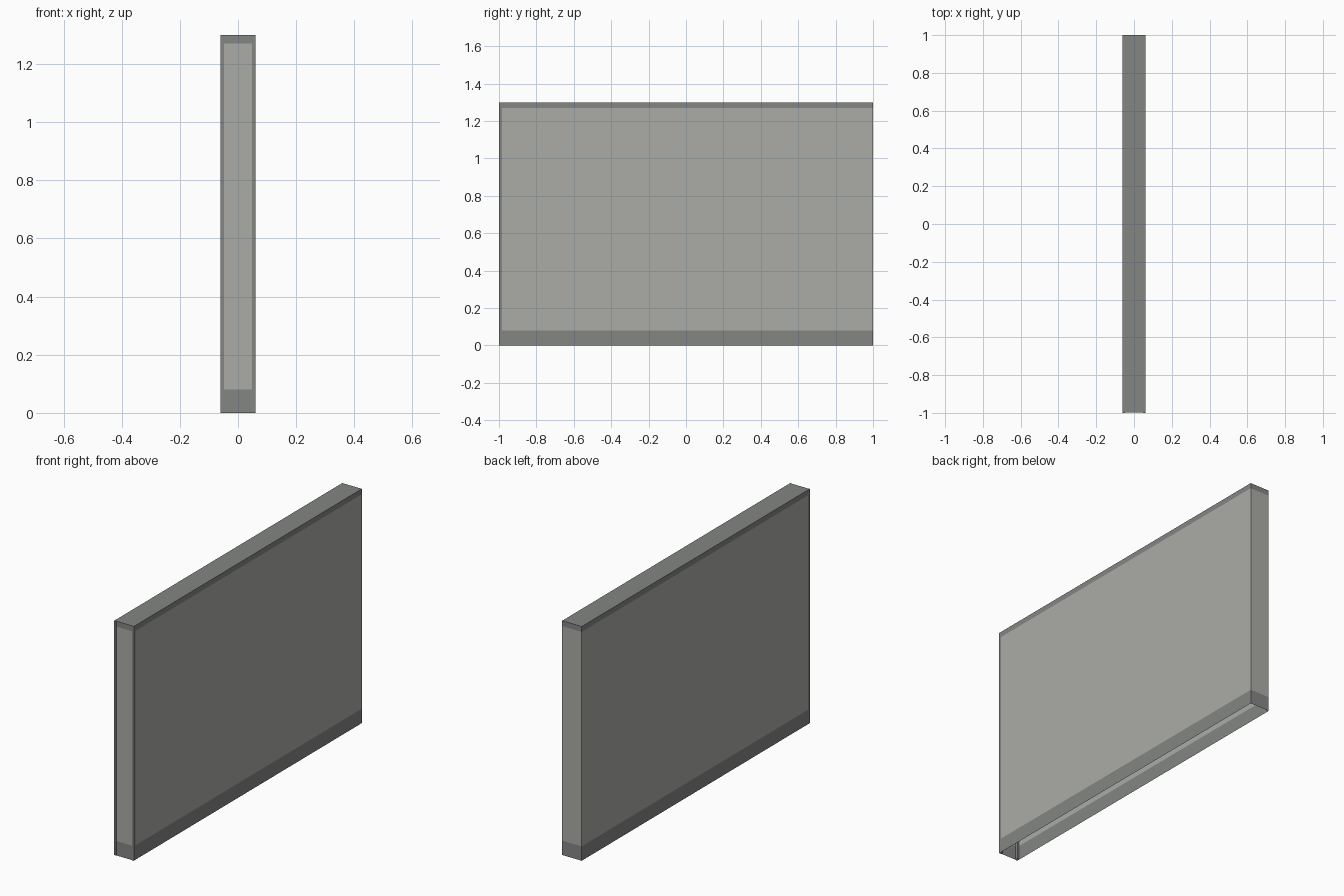
import bpy, bmesh
from mathutils import Matrix

if "Cube" in bpy.data.objects:
    bpy.data.objects.remove(bpy.data.objects["Cube"])


def material(name, rgb):
    m = bpy.data.materials.new(name)
    m.diffuse_color = (*rgb, 1)
    m.use_nodes = True
    m.node_tree.nodes["Principled BSDF"].inputs["Base Color"].default_value = m.diffuse_color
    return m


light = material("light plaster", (0.41, 0.415, 0.385))
dark = material("dark grey trim", (0.230, 0.237, 0.230))


def box(name, x0, x1, y0, y1, z0, z1, cuts=()):
    """Box shell with an open bottom, coloured by height."""
    bm = bmesh.new()
    bmesh.ops.create_cube(bm, size=1)
    size = Matrix.Diagonal((x1 - x0, y1 - y0, z1 - z0, 1))
    centre = Matrix.Translation(((x0 + x1) / 2, (y0 + y1) / 2, (z0 + z1) / 2))
    bm.transform(centre @ size)
    bottom = [f for f in bm.faces if f.normal.z < -0.5]
    bmesh.ops.delete(bm, geom=bottom, context='FACES')
    for z in cuts:
        bmesh.ops.bisect_plane(bm, geom=bm.verts[:] + bm.edges[:] + bm.faces[:],
                               plane_co=(0, 0, z), plane_no=(0, 0, 1))
    for f in bm.faces:
        z = f.calc_center_median().z
        panel = cuts and cuts[0] < z < cuts[1]
        f.material_index = 0 if panel else 1
    me = bpy.data.meshes.new(name)
    bm.to_mesh(me)
    bm.free()
    me.materials.append(light)
    me.materials.append(dark)
    ob = bpy.data.objects.new(name, me)
    bpy.context.collection.objects.link(ob)
    return ob


# Hollow wall with skirting and top band
box("wall_panel", -0.06, 0.06, -0.998, 1.0, 0, 1.3, cuts=(0.08, 1.27))

# Corner trims on the front end
for side, a, b in (("left", -0.0602, -0.048), ("right", 0.048, 0.0602)):
    box(side + "_corner_trim", a, b, -1.0, -0.985, 0, 1.3)
